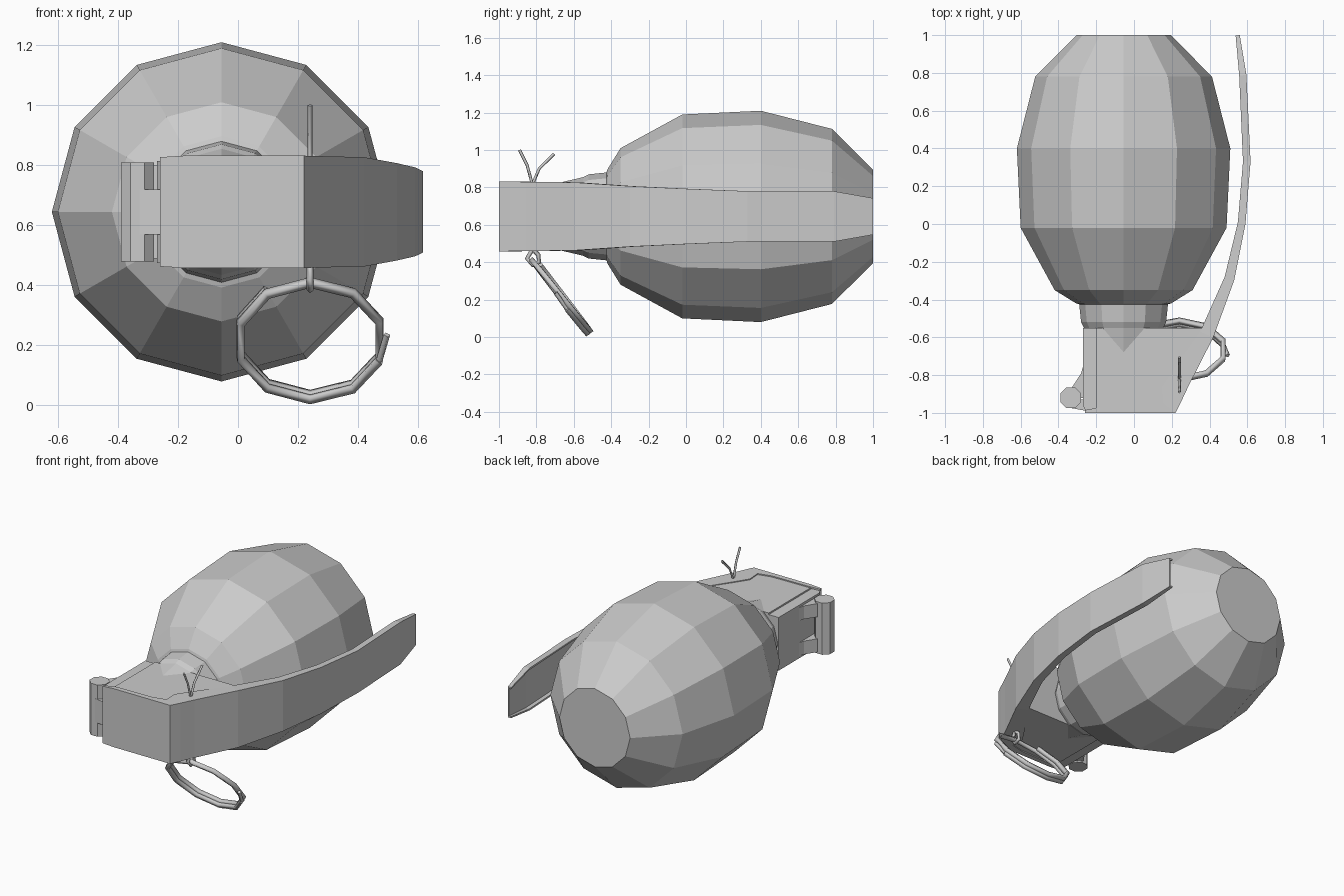
import bpy, bmesh, math
from mathutils import Vector

if "Cube" in bpy.data.objects:
    bpy.data.objects.remove(bpy.data.objects["Cube"])

ZC = 0.645  # height of the long axis


def finish(name, bm):
    bmesh.ops.recalc_face_normals(bm, faces=bm.faces)
    me = bpy.data.meshes.new(name)
    bm.to_mesh(me)
    bm.free()
    ob = bpy.data.objects.new(name, me)
    bpy.context.collection.objects.link(ob)
    return ob


def loft(name, rings):
    """Join closed rings of points and cap both ends."""
    bm = bmesh.new()
    vs = [[bm.verts.new(p) for p in r] for r in rings]
    n = len(vs[0])
    for a, b in zip(vs, vs[1:]):
        for i in range(n):
            j = (i + 1) % n
            bm.faces.new((a[i], a[j], b[j], b[i]))
    bm.faces.new(vs[0])
    bm.faces.new(vs[-1])
    return finish(name, bm)


def prism(name, pts, z0, z1):
    return loft(name, [[(x, y, z) for x, y in pts] for z in (z0, z1)])


def wire(name, pts, r):
    cu = bpy.data.curves.new(name, 'CURVE')
    cu.dimensions = '3D'
    cu.bevel_depth = r
    cu.bevel_resolution = 0
    cu.use_fill_caps = True
    sp = cu.splines.new('POLY')
    sp.points.add(len(pts) - 1)
    for p, co in zip(sp.points, pts):
        p.co = (*co, 1)
    ob = bpy.data.objects.new(name, cu)
    bpy.context.collection.objects.link(ob)
    return ob


# Faceted body with neck, turned around the y axis
profile = [(1.0, 0.25), (0.78, 0.468), (0.4, 0.565), (-0.02, 0.545), (-0.35, 0.365),
           (-0.42, 0.252), (-0.425, 0.235), (-0.52, 0.225), (-0.55, 0.21), (-0.7, 0.175)]
loft("body", [[(-0.055 + r * math.cos(a * math.pi / 6), y, ZC + r * math.sin(a * math.pi / 6))
               for a in range(12)] for y, r in profile])

# Head block and its stepped left edge
prism("head_block", [(-0.2, -0.55), (0.365, -0.55), (0.2, -0.97), (-0.2, -0.98)], ZC - 0.18, ZC + 0.18)
prism("head_edge", [(-0.27, -0.55), (-0.19, -0.55), (-0.19, -0.99), (-0.255, -0.99), (-0.27, -0.96)],
      ZC - 0.17, ZC + 0.17)

# Hinge: pin barrel, two outer lugs and a middle tongue
prism("hinge_barrel", [(-0.335 + 0.06 * math.cos((k + .5) * math.pi / 4),
                        -0.92 + 0.06 * math.sin((k + .5) * math.pi / 4)) for k in range(8)],
      ZC - 0.165, ZC + 0.165)
lug = [(-0.26, -0.72), (-0.28, -0.79), (-0.325, -0.86), (-0.335, -0.9), (-0.29, -0.92), (-0.26, -0.92)]
for s, side in ((1, "upper"), (-1, "lower")):
    prism("hinge_lug_" + side, lug, *sorted((ZC + s * 0.07, ZC + s * 0.155)))
prism("hinge_tongue", [(-0.33, -0.975), (-0.25, -0.99), (-0.25, -0.93), (-0.33, -0.93)],
      ZC - 0.075, ZC + 0.075)

# Lever: tapering channel given by outer edge, flange edge and half width
stations = [((-0.26, -1.0), (-0.26, -0.985), 0.182), ((-0.18, -1.0), (-0.18, -0.97), 0.187),
            ((0.07, -1.0), (0.07, -0.965), 0.187), ((0.22, -1.0), (0.155, -0.945), 0.187),
            ((0.25, -0.94), (0.15, -0.86), 0.186), ((0.29, -0.855), (0.21, -0.77), 0.185),
            ((0.42, -0.6), (0.35, -0.57), 0.182), ((0.53, -0.3), (0.48, -0.28), 0.162),
            ((0.59, 0.0), (0.55, 0.01), 0.148), ((0.617, 0.33), (0.577, 0.33), 0.135),
            ((0.595, 0.79), (0.557, 0.785), 0.135), ((0.56, 1.0), (0.538, 0.998), 0.098)]
t = 0.01
rings = []
for o, i, w in stations:
    o, i = Vector(o), Vector(i)
    m = o + (i - o) * 0.28
    sec = [(o, -w), (o, w), (i, w), (i, w - t), (m, w - t), (m, t - w), (i, t - w), (i, -w)]
    rings.append([(p.x, p.y, ZC + z) for p, z in sec])
loft("lever", rings)

# Split safety pin: eye below the head, two bent legs above
wire("pin_leg_front", [(0.24, -0.825, 0.45), (0.24, -0.825, 0.83), (0.24, -0.85, 0.92), (0.24, -0.89, 1.0)], 0.008)
wire("pin_leg_back", [(0.24, -0.815, 0.45), (0.24, -0.815, 0.83), (0.24, -0.785, 0.9), (0.24, -0.705, 0.98)], 0.008)
wire("pin_eye", [(0.24, -0.82, 0.47), (0.24, -0.85, 0.42), (0.24, -0.82, 0.385),
                 (0.24, -0.785, 0.4), (0.24, -0.79, 0.44), (0.24, -0.82, 0.47)], 0.012)

# Pull ring: ten-sided coil that overlaps itself, tilted away from the head
down = Vector((0, 0.62, -0.785))
normal = Vector((0, 0.785, 0.62))
coil = []
for k in range(17):
    a = math.radians(0 + 36 * k) + math.radians(18)
    coil.append(Vector((0.24, -0.67, 0.22)) + Vector((1, 0, 0)) * 0.243 * math.cos(a)
                + down * 0.243 * math.sin(a) + normal * (0.034 * (k / 16 - 0.5)))
wire("pull_ring", coil, 0.018)
wire("ring_end", [coil[0], coil[0] + Vector((0.025, -0.06, 0.085))], 0.012)
